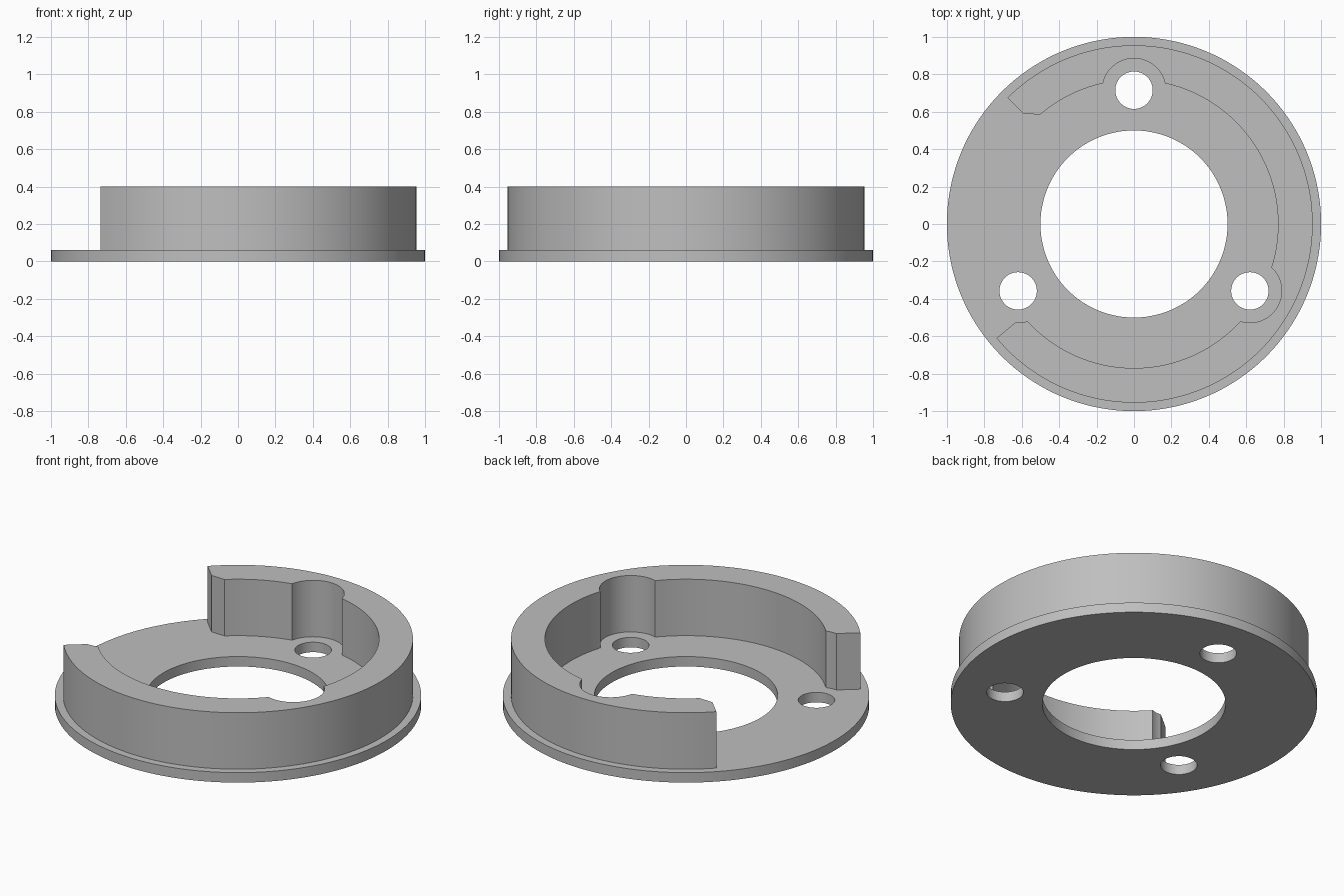
import bpy
import bmesh
from math import cos, sin, radians

cube = bpy.data.objects.get("Cube")
if cube:
    bpy.data.objects.remove(cube, do_unlink=True)

grey = bpy.data.materials.new("plain grey")
grey.use_nodes = True
colour = (0.52, 0.52, 0.52, 1)
grey.diffuse_color = colour
grey.node_tree.nodes["Principled BSDF"].inputs["Base Color"].default_value = colour

HOLE_RING, HOLE_R, POCKET_R = 0.715, 0.1, 0.17
OUTER_R, INNER_R = 0.955, 0.77
PLATE_TOP, WALL_TOP = 0.06, 0.4
HOLE_ANGLES = (210, 330, 450)
POCKET_HALF = 12.4   # half angle a pocket takes out of the inner wall


def polar(r, a, centre=(0, 0)):
    return (centre[0] + r * cos(radians(a)), centre[1] + r * sin(radians(a)))


def arc(r, a0, a1, centre=(0, 0), step=2.5):
    n = max(2, round(abs(a1 - a0) / step))
    return [polar(r, a0 + (a1 - a0) * i / n, centre) for i in range(n + 1)]


def circle(r, centre=(0, 0), step=2.5):
    return arc(r, 0, 360, centre, step)[:-1]


def extrude_outline(name, outlines, z0, z1):
    """Fill closed outlines (inner ones become holes) and extrude them."""
    curve = bpy.data.curves.new(name, "CURVE")
    curve.dimensions, curve.fill_mode = "2D", "BOTH"
    curve.extrude = (z1 - z0) / 2
    for points in outlines:
        spline = curve.splines.new("POLY")
        spline.points.add(len(points) - 1)
        for p, (x, y) in zip(spline.points, points):
            p.co = (x, y, 0, 1)
        spline.use_cyclic_u = True
    helper = bpy.data.objects.new(name + " outline", curve)
    bpy.context.collection.objects.link(helper)
    graph = bpy.context.evaluated_depsgraph_get()
    mesh = bpy.data.meshes.new_from_object(helper.evaluated_get(graph))
    bpy.data.objects.remove(helper, do_unlink=True)

    bm = bmesh.new()
    bm.from_mesh(mesh)
    bmesh.ops.remove_doubles(bm, verts=bm.verts, dist=0.0005)
    bmesh.ops.translate(bm, verts=bm.verts, vec=(0, 0, (z0 + z1) / 2))
    bmesh.ops.recalc_face_normals(bm, faces=bm.faces)
    bm.to_mesh(mesh)
    bm.free()
    mesh.materials.clear()
    mesh.materials.append(grey)
    obj = bpy.data.objects.new(name, mesh)
    bpy.context.collection.objects.link(obj)
    bpy.ops.object.select_all(action="DESELECT")
    obj.select_set(True)
    bpy.context.view_layer.objects.active = obj
    bpy.ops.object.shade_smooth_by_angle(angle=radians(25))
    return obj


# Base plate with a large bore and three screw holes
holes = [circle(HOLE_R, polar(HOLE_RING, a), 7.5) for a in HOLE_ANGLES]
extrude_outline("base_plate", [circle(1.0), circle(0.5)] + holes, 0, PLATE_TOP)

# Open ring wall: inner side first, scooped out around the screw holes
first, second, third = HOLE_ANGLES
wall = arc(POCKET_R, first + 55, first + 77, polar(HOLE_RING, first), 5)[:-1]
wall += arc(INNER_R, first + POCKET_HALF, second - POCKET_HALF)
wall += arc(POCKET_R, second - 77, second + 77, polar(HOLE_RING, second), 5)[1:-1]
wall += arc(INNER_R, second + POCKET_HALF, third - POCKET_HALF)
wall += arc(POCKET_R, third - 77, third + 77, polar(HOLE_RING, third), 5)[1:-1]
wall += arc(INNER_R, third + POCKET_HALF, 490.5)
# Thickened upper end, then back along the outer side
wall.append((-0.588, 0.588))
wall += arc(OUTER_R, 495, 219.7)
extrude_outline("ring_wall", [wall], PLATE_TOP, WALL_TOP)
